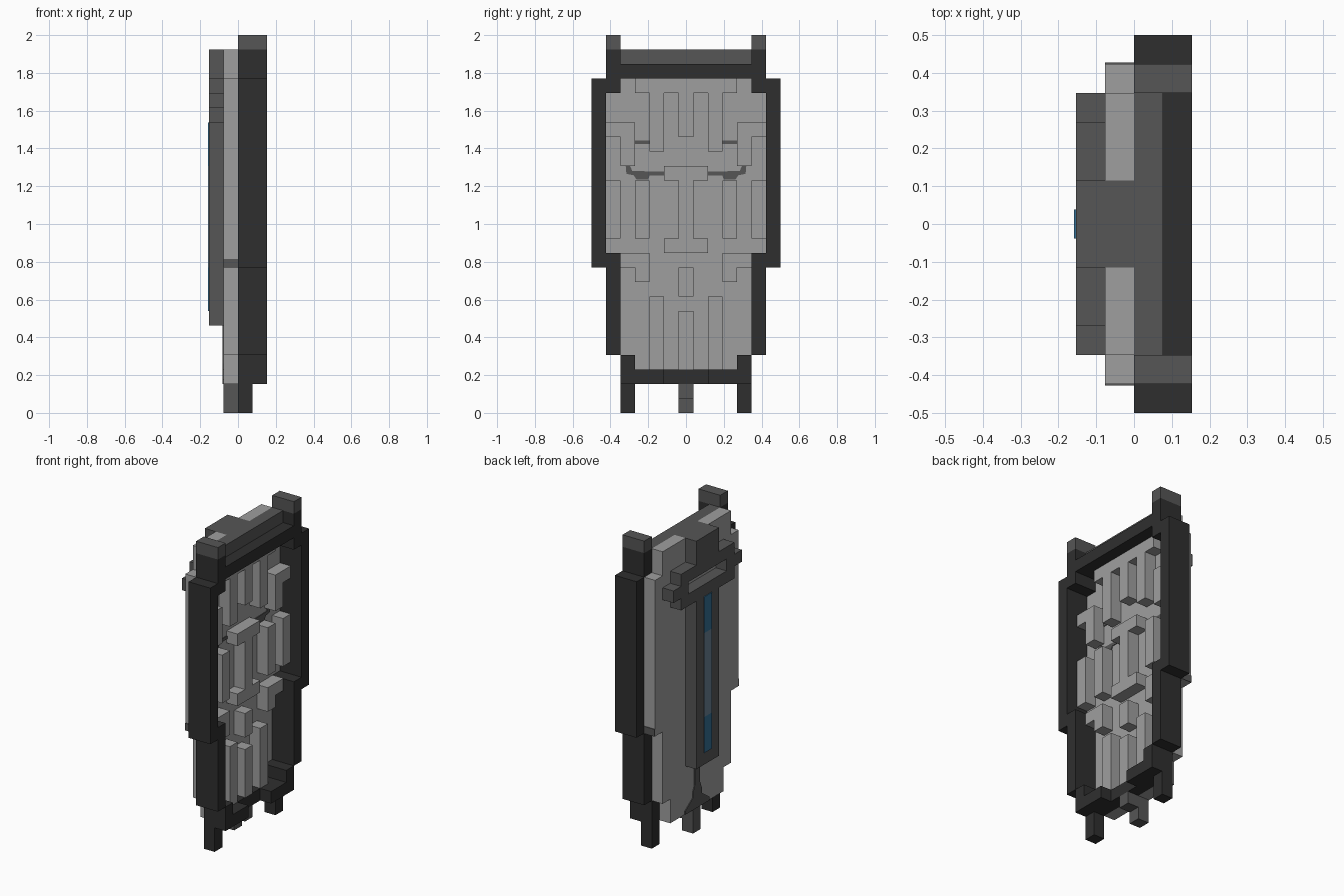
import bpy, bmesh

if "Cube" in bpy.data.objects:
    bpy.data.objects.remove(bpy.data.objects["Cube"], do_unlink=True)

U = 1 / 13      # block size; all coordinates below are in blocks
T = 0.06        # thickness of painted plates, in blocks


def material(name, rgb):
    m = bpy.data.materials.new(name)
    m.use_nodes = True
    col = (*rgb, 1)
    m.diffuse_color = col
    m.node_tree.nodes["Principled BSDF"].inputs["Base Color"].default_value = col
    return m


LIGHT = material("light_grey", (0.345, 0.345, 0.345))
MID = material("mid_grey", (0.092, 0.092, 0.092))
DARK = material("near_black", (0.028, 0.028, 0.028))
BLUE = material("deep_blue", (0.035, 0.16, 0.30))
PALE = material("grey_blue", (0.14, 0.22, 0.30))


def prism(bm, x, outline):
    """Extrude a (y, z) outline between two x values."""
    ends = [[bm.verts.new((v * U, a * U, b * U)) for a, b in outline] for v in x]
    n = len(outline)
    bm.faces.new(ends[0])
    bm.faces.new(ends[1][::-1])
    for i in range(n):
        j = (i + 1) % n
        bm.faces.new((ends[0][i], ends[1][i], ends[1][j], ends[0][j]))


def part(name, mat, x, rects=(), outlines=(), mirror=False):
    """One object from (y0, y1, z0, z1) blocks and outlines, optionally mirrored in y."""
    shapes = [[(a, c), (b, c), (b, d), (a, d)] for a, b, c, d in rects] + list(outlines)
    bm = bmesh.new()
    for s in shapes:
        prism(bm, x, s)
        if mirror:
            prism(bm, x, [(-a, b) for a, b in s])
    bmesh.ops.recalc_face_normals(bm, faces=bm.faces)
    me = bpy.data.meshes.new(name)
    bm.to_mesh(me)
    bm.free()
    me.materials.append(mat)
    ob = bpy.data.objects.new(name, me)
    bpy.context.scene.collection.objects.link(ob)
    return ob


def stepped(steps):
    """Symmetric outline from (half width, z0, z1) steps listed bottom to top."""
    side = [(w, z) for w, a, b in steps for z in (a, b)]
    return side + [(-a, b) for a, b in reversed(side)]


# Back panel with stepped edges
part("back_panel", LIGHT, (-1, 0),
     outlines=[stepped([(3.5, 2, 4), (4.5, 4, 10), (5.5, 10, 23)])])
part("panel_top", LIGHT, (-1, 0), [(1.5, 4.5, 23, 25)], mirror=True)

# Dark outer frame
part("frame_side", DARK, (0, 2),
     [(5.5, 6.5, 10, 23), (4.5, 5.5, 4, 11), (4.5, 5.5, 22, 25),
      (3.5, 4.5, 2, 4), (1.5, 3.5, 2, 3)], mirror=True)
part("frame_top_bar", DARK, (0, 2), [(-4.5, 4.5, 23, 24)])
part("frame_bottom_centre", DARK, (0, 1), [(-1.5, 1.5, 2, 3)])
part("frame_leg", DARK, (0, 1), [(3.5, 4.5, 0, 2)], mirror=True)
part("post_cap", MID, (0, 2), [(4.5, 5.5, 25, 26)], mirror=True)
part("top_ledge", MID, (0, 1), [(-4.5, 4.5, 24, 25)])

# Raised relief on the framed side
part("relief_top_bar", LIGHT, (0, 1), [(-3.5, 3.5, 22, 23)])
part("relief_centre", LIGHT, (0, 1),
     [(-.5, .5, 19, 22), (-.5, .5, 11, 17), (-.5, .5, 8, 10), (-.5, .5, 3, 7)])
part("relief_cross_arm", LIGHT, (0, 1),
     [(.5, 1.5, 16, 17), (.5, 1.5, 11, 12)], mirror=True)
part("relief_upper_bar", LIGHT, (0, 1), [(1.5, 2.5, 18, 22)], mirror=True)
part("relief_upper_hook", LIGHT, (0, 1),
     outlines=[[(3.5, 17), (4.5, 17), (4.5, 19), (5.5, 19), (5.5, 20), (3.5, 20)]], mirror=True)
part("relief_middle_bar", LIGHT, (0, 1),
     [(2.5, 3.5, 12, 16), (4.5, 5.5, 12, 16)], mirror=True)
part("relief_lower_hook", LIGHT, (0, 1),
     outlines=[[(2.5, 9), (3.5, 9), (3.5, 10), (4.5, 10), (4.5, 11), (2.5, 11)]], mirror=True)
part("relief_lower_bar", LIGHT, (0, 1), [(1.5, 2.5, 3, 8)], mirror=True)

# Dark painted marks between the relief bars and on the panel edge
part("panel_mark", MID, (-T, T),
     [(2.5, 3.5, 18.5, 18.75)],
     [[(1.5, 16.35), (2.5, 16.35), (2.6, 16.05), (3.4, 16.05), (3.6, 16.35), (4.1, 16.45),
       (4.15, 17), (3.85, 17), (3.7, 16.65), (1.5, 16.6)]], mirror=True)
part("panel_edge_mark", MID, (-1, 0), [(5.5, 5.5 + T, 10, 10.6)], mirror=True)

# Sword-shaped fitting on the back: hilt, slotted guard, blade surround, tip
part("hilt", MID, (-2, 0), [(-1.5, 1.5, 23, 25)])
part("guard_bar", MID, (-2, -1), [(-3.5, 3.5, 22, 23), (-3.5, 3.5, 20, 21)])
part("guard_end", MID, (-2, -1), [(2.5, 4.5, 21, 22)], mirror=True)
part("blade_surround", MID, (-2, -1), [(-1.5, 1.5, 6, 20)])
part("blade_end_glow", BLUE, (-2 - T, -2 + T), [(-.5, .5, 7, 10), (-.5, .5, 17, 20)])
part("blade_middle_glow", PALE, (-2 - T, -2 + T), [(-.5, .5, 10, 17)])
part("tip_stripe", MID, (-1 - T, -1 + T),
     outlines=[stepped([(1.6, 2, 2.3), (.6, 3, 3.4), (.35, 4, 6)])])
part("tip", MID, (-1, 0), [(-.5, .5, 0, 2)])
part("tip_step", MID, (0, 1), [(-.5, .5, 1, 2)])
